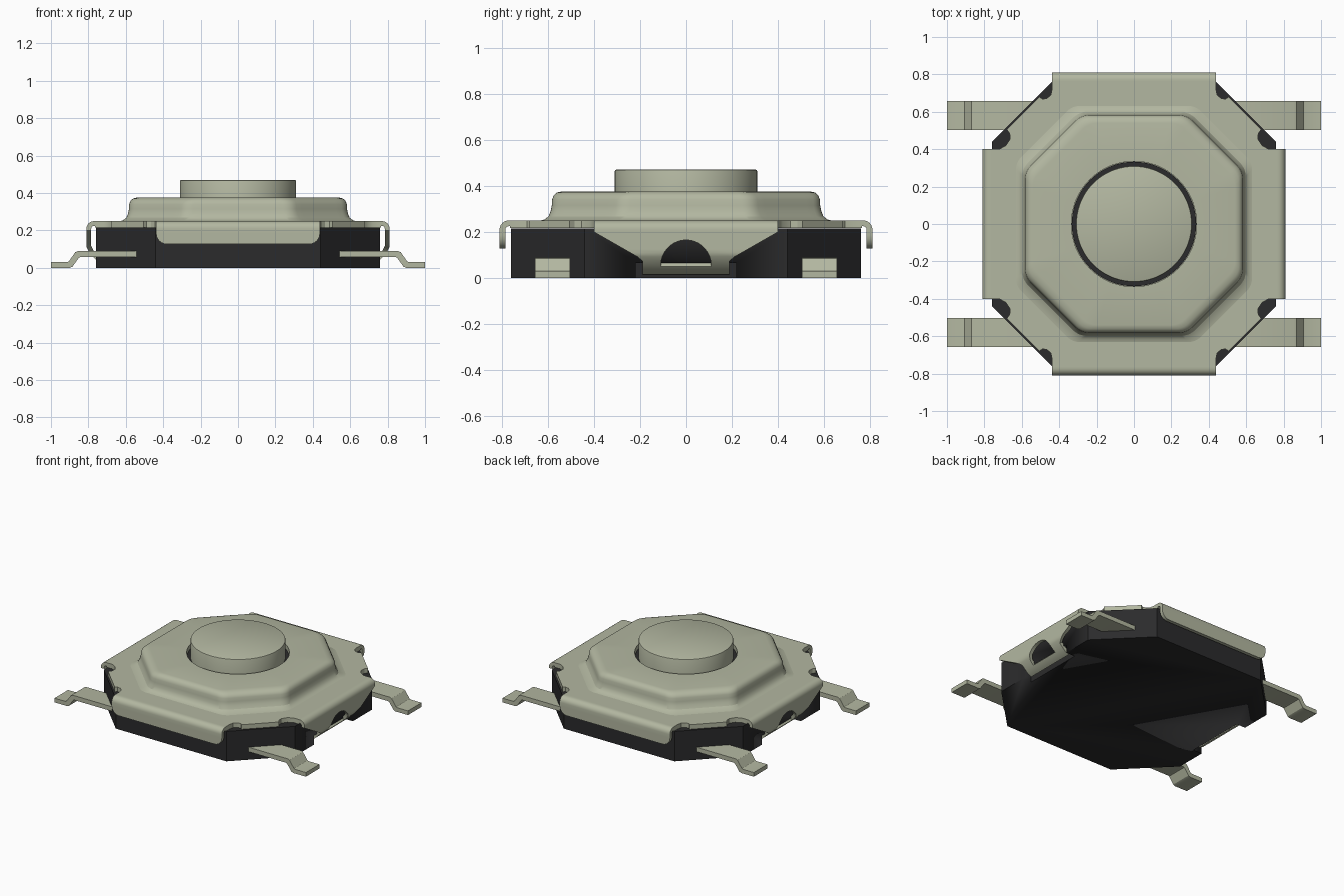
import bpy, bmesh, math
from mathutils import Matrix

if "Cube" in bpy.data.objects:
    bpy.data.objects.remove(bpy.data.objects["Cube"])


def material(name, rgb):
    m = bpy.data.materials.new(name)
    m.diffuse_color = (*rgb, 1)
    m.use_nodes = True
    m.node_tree.nodes["Principled BSDF"].inputs["Base Color"].default_value = m.diffuse_color
    return m


METAL = material("pale metal", (0.45, 0.475, 0.355))
BLACK = material("black plastic", (0.024, 0.024, 0.025))


def finish(bm, name, mat, angle=30):
    bmesh.ops.remove_doubles(bm, verts=bm.verts, dist=1e-5)
    bmesh.ops.recalc_face_normals(bm, faces=bm.faces)
    mesh = bpy.data.meshes.new(name)
    bm.to_mesh(mesh)
    bm.free()
    ob = bpy.data.objects.new(name, mesh)
    bpy.context.collection.objects.link(ob)
    mesh.materials.append(mat)
    bpy.ops.object.select_all(action='DESELECT')
    ob.select_set(True)
    bpy.context.view_layer.objects.active = ob
    bpy.ops.object.shade_smooth_by_angle(angle=math.radians(angle))
    return ob


def four_way(quarter):
    """Mirror an outline of the +x +y quarter round to a closed loop."""
    flip = lambda pts, sx, sy: [(x * sx, y * sy) for x, y in pts]
    back = quarter[::-1]
    return quarter + flip(back, -1, 1) + flip(quarter, -1, -1) + flip(back, 1, -1)


def loft(rings, cap_start=True, cap_end=True):
    bm = bmesh.new()
    loops = [[bm.verts.new(p) for p in ring] for ring in rings]
    n = len(loops[0])
    for a, b in zip(loops, loops[1:]):
        for i in range(n):
            bm.faces.new((a[i], a[(i + 1) % n], b[(i + 1) % n], b[i]))
    if cap_start:
        bm.faces.new(loops[0][::-1])
    if cap_end:
        bm.faces.new(loops[-1])
    return bm


def prism(outline, z0, z1):
    return loft([[(x, y, z) for x, y in outline] for z in (z0, z1)])


def box(x0, x1, y0, y1, z0, z1):
    return prism([(x0, y0), (x1, y0), (x1, y1), (x0, y1)], z0, z1)


# Base body with a recess at each side for the hooked clips
base = finish(prism(four_way([(0.76, 0.44), (0.44, 0.76)]), 0, 0.215), "base", BLACK)
for s in (-1, 1):
    x0, x1 = sorted((s * 0.69, s * 0.9))
    cutter = finish(box(x0, x1, -0.22, 0.22, -0.1, 0.065), "recess_cutter", BLACK)
    cutter.hide_render = True
    cutter.hide_set(True)
    mod = base.modifiers.new("recess", 'BOOLEAN')
    mod.operation = 'DIFFERENCE'
    mod.solver = 'EXACT'
    mod.object = cutter

# Flat cover flange with relief notches beside the corners
quarter = [(0.765, 0.40), (0.72, 0.40), (0.685, 0.42), (0.662, 0.455), (0.665, 0.485),
           (0.68, 0.505), (0.505, 0.68), (0.49, 0.668), (0.465, 0.672), (0.445, 0.69),
           (0.438, 0.72), (0.438, 0.765)]
finish(prism(four_way(quarter), 0.217, 0.25), "cover_flange", METAL)


# Raised cover dome: rounded octagon rings, ending in a round opening
def rounded_octagon(half, r=0.10, seg=5):
    corner = half - 0.30
    raw = [(half, corner), (corner, half)]
    pts = []
    inset = r * math.tan(math.radians(22.5))
    for k in range(2):
        cx, cy = raw[k]
        start = 0 if k == 0 else 45
        # arc tangent to both neighbouring sides
        if k == 0:
            ox, oy = half - r, cy - inset
        else:
            ox, oy = cx - inset, half - r
        for i in range(seg + 1):
            a = math.radians(start + 45 * i / seg)
            pts.append((ox + r * math.cos(a), oy + r * math.sin(a)))
    return four_way(pts)


def subdivide(loop, n=4):
    out = []
    for (x0, y0), (x1, y1) in zip(loop, loop[1:] + loop[:1]):
        m = n * 2 if math.hypot(x1 - x0, y1 - y0) > 0.1 else 1
        out += [(x0 + (x1 - x0) * i / m, y0 + (y1 - y0) * i / m) for i in range(m)]
    return out


rings = []
for half, z in [(0.635, 0.249), (0.615, 0.254), (0.597, 0.268), (0.588, 0.29), (0.583, 0.315),
                (0.582, 0.34), (0.575, 0.358), (0.561, 0.371), (0.54, 0.376)]:
    rings.append([(x, y, z) for x, y in subdivide(rounded_octagon(half))])
for z in (0.376, 0.26):
    ring = []
    for x, y, _ in rings[8]:
        a = math.atan2(y, x)
        ring.append((0.335 * math.cos(a), 0.335 * math.sin(a), z))
    rings.append(ring)
finish(loft(rings, False, False), "cover_dome", METAL)


# Dark well lining and round push button
def lathe(profile, n=72):
    return loft([[(r * math.cos(math.tau * i / n), r * math.sin(math.tau * i / n), z)
                  for i in range(n)] for r, z in profile])


finish(lathe([(0.333, 0.24), (0.333, 0.345)]), "button_well", BLACK)
finish(lathe([(0.31, 0.3), (0.31, 0.463), (0.308, 0.468), (0.302, 0.471)]), "button", METAL, 40)


# Bent flaps: rows of (outward, z, hole half width, flap half width)
def flap(name, rows, turn, bar_z):
    bm = bmesh.new()
    grid = [[bm.verts.new((out, y, z)) for y in (-w, -h, h, w)] for out, z, h, w in rows]
    for (a, ra), (b, rb) in zip(zip(grid, rows), zip(grid[1:], rows[1:])):
        for i in range(3):
            if i == 1 and ra[1] > bar_z:
                continue
            bm.faces.new((a[i], b[i], b[i + 1], a[i + 1]))
    bmesh.ops.rotate(bm, verts=bm.verts, matrix=Matrix.Rotation(turn, 3, 'Z'))
    bmesh.ops.remove_doubles(bm, verts=bm.verts, dist=1e-5)
    bmesh.ops.recalc_face_normals(bm, faces=bm.faces)
    bm.normal_update()
    if sum(f.normal.z for f in bm.faces if f.calc_center_median().z > 0.24) < 0:
        bmesh.ops.reverse_faces(bm, faces=bm.faces)
    bm.normal_update()
    bmesh.ops.solidify(bm, geom=bm.faces[:], thickness=0.025)
    return finish(bm, name, METAL, 35)


def bend(width):
    arc = [math.radians(90 - 15 * i) for i in range(7)]
    return [(0.77 + 0.04 * math.cos(a), 0.21 + 0.04 * math.sin(a), 0, width) for a in arc]


# Plain front and back flaps with rounded lower corners
plain = [(0.755, 0.25, 0, 0.438)] + bend(0.438)
for i in range(7):
    a = math.radians(15 * i)
    plain.append((0.81, 0.185 - 0.058 * math.sin(a), 0, 0.38 + 0.058 * math.cos(a)))

# Tapered side clips with an arched hole, hooked under the base
clip = [(0.755, 0.25, 0, 0.40)] + bend(0.40)
taper = lambda z: 0.40 - 0.21 * (0.20 - z) / 0.12 if z > 0.08 else 0.19
clip.append((0.81, 0.20, 0, 0.40))
for i in range(9):
    a = math.radians(90 - 10 * i)
    z = 0.055 + 0.11 * math.sin(a)
    out = 0.81 - max(0, 0.11 - z) * 0.55
    clip.append((out, z, 0.11 * math.cos(a), taper(z)))
clip += [(0.765, 0.05, 0.11, 0.19), (0.745, 0.03, 0.11, 0.19), (0.715, 0.016, 0.11, 0.19)]

for i, side in enumerate(("right", "back", "left", "front")):
    if i % 2:
        flap(side + "_flap", plain, i * math.pi / 2, -1)
    else:
        flap(side + "_clip", clip, i * math.pi / 2, 0.051)

# Four stepped solder leads
profile = [(0.5, 0.09), (0.855, 0.09), (0.87, 0.084), (0.905, 0.034), (0.915, 0.03), (1.0, 0.03),
           (1.0, 0), (0.90, 0), (0.885, 0.006), (0.85, 0.055), (0.84, 0.058), (0.5, 0.058)]
for sx in (-1, 1):
    for sy in (-1, 1):
        bm = loft([[(sx * x, sy * y, z) for x, z in profile] for y in (0.503, 0.657)])
        finish(bm, "lead", METAL)
